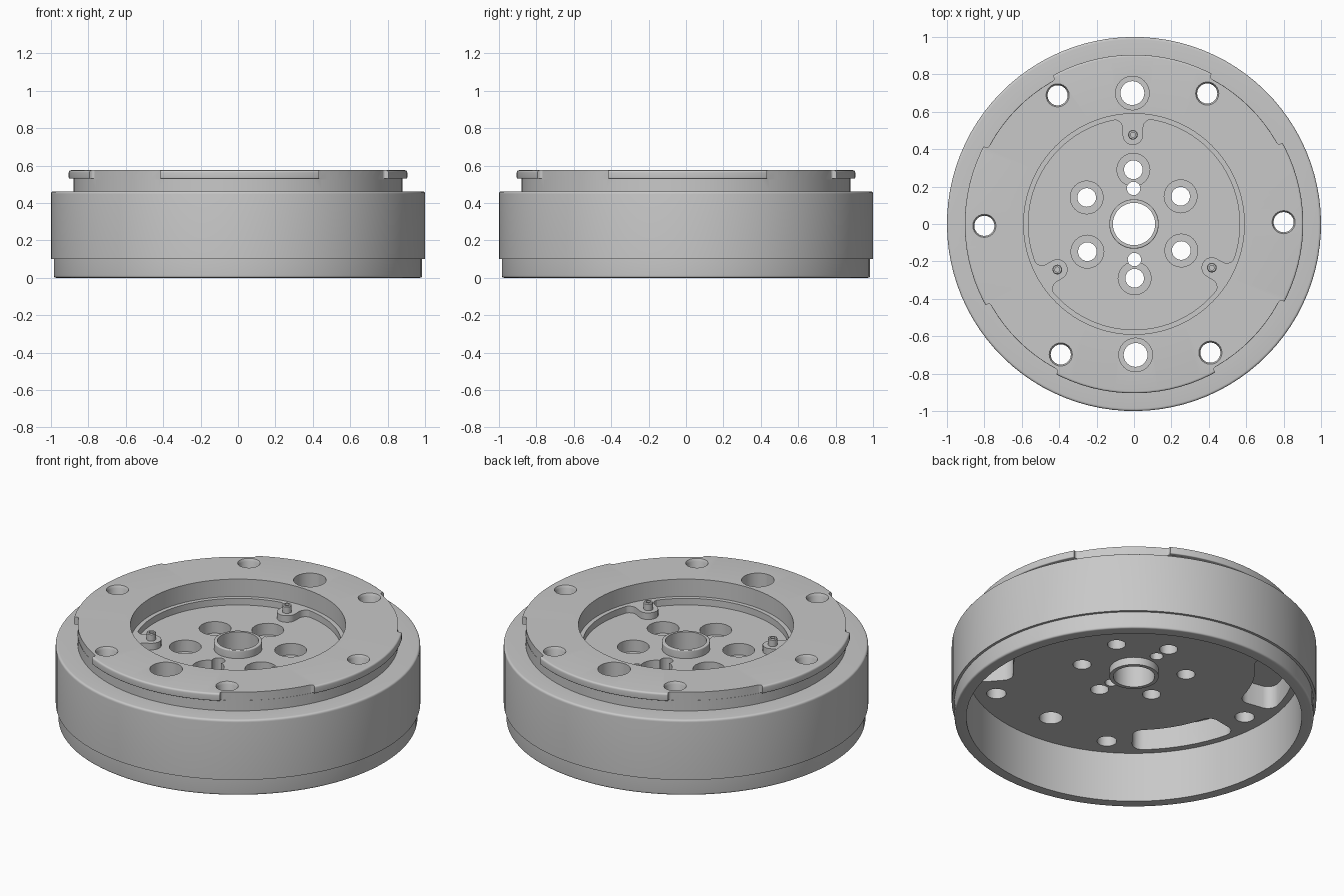
import bpy, bmesh
from math import sin, cos, pi, radians

if "Cube" in bpy.data.objects:
    bpy.data.objects.remove(bpy.data.objects["Cube"])

metal = bpy.data.materials.new("plain grey metal")
metal.use_nodes = True
grey = (0.58, 0.58, 0.58, 1)
metal.diffuse_color = grey
metal.node_tree.nodes["Principled BSDF"].inputs["Base Color"].default_value = grey

TWIST = 0.7  # the whole wheel is turned slightly about its axis


def make_object(name, bm, turn=TWIST):
    bmesh.ops.recalc_face_normals(bm, faces=bm.faces)
    mesh = bpy.data.meshes.new(name)
    bm.to_mesh(mesh)
    bm.free()
    mesh.materials.append(metal)
    obj = bpy.data.objects.new(name, mesh)
    obj.rotation_euler.z = radians(turn)
    bpy.context.collection.objects.link(obj)
    return obj


def polar(r, deg):
    return r * cos(radians(deg)), r * sin(radians(deg))


def rounded(points, steps=4):
    """Replace profile corners given as (r, z, radius) by short curves."""
    result = []
    for i, p in enumerate(points):
        if len(p) == 2:
            result.append(p)
            continue
        ends = []
        for q in (points[i - 1], points[(i + 1) % len(points)]):
            d = ((q[0] - p[0]) ** 2 + (q[1] - p[1]) ** 2) ** 0.5
            ends.append([p[k] + (q[k] - p[k]) * p[2] / d for k in (0, 1)])
        for s in range(steps + 1):
            t = s / steps
            result.append(tuple((1 - t) ** 2 * ends[0][k] + 2 * t * (1 - t) * p[k]
                                + t * t * ends[1][k] for k in (0, 1)))
    return result


def add_ring(bm, profile, segs, centre=(0, 0)):
    """Turn a closed (radius, z) profile about a vertical axis."""
    rings = []
    for i in range(segs):
        a = 2 * pi * i / segs
        rings.append([bm.verts.new((centre[0] + r * cos(a), centre[1] + r * sin(a), z))
                      for r, z in profile])
    n = len(profile)
    for i in range(segs):
        a, b = rings[i], rings[(i + 1) % segs]
        for j in range(n):
            k = (j + 1) % n
            bm.faces.new((a[j], b[j], b[k], a[k]))


def add_plug(bm, profile, segs, centre):
    """Stepped solid of revolution with flat end caps."""
    rings = []
    for r, z in profile:
        rings.append([bm.verts.new((centre[0] + r * cos(2 * pi * i / segs),
                                    centre[1] + r * sin(2 * pi * i / segs), z))
                      for i in range(segs)])
    for a, b in zip(rings, rings[1:]):
        for i in range(segs):
            k = (i + 1) % segs
            bm.faces.new((a[i], a[k], b[k], b[i]))
    bm.faces.new(rings[0])
    bm.faces.new(rings[-1])


def add_prism(bm, outline, z0, z1):
    low = [bm.verts.new((x, y, z0)) for x, y in outline]
    high = [bm.verts.new((x, y, z1)) for x, y in outline]
    bm.faces.new(low)
    bm.faces.new(high)
    for i in range(len(low)):
        k = (i + 1) % len(low)
        bm.faces.new((low[i], low[k], high[k], high[i]))


def sector(r0, r1, mid, half, corner):
    """Outline of an arc-shaped slot with rounded corners."""
    pts = []
    for r, side, start in ((r1 - corner, 1, 0), (r0 + corner, 1, 90),
                           (r0 + corner, -1, 180), (r1 - corner, -1, 270)):
        offset = half - corner / r * 180 / pi
        cx, cy = polar(r, mid + side * offset)
        for i in range(6):
            dx, dy = polar(corner, mid + side * offset + start + 18 * i)
            pts.append((cx + dx, cy + dy))
        # follow the long arcs between the corners
        if start in (90, 270):
            edge = r0 if start == 90 else r1
            for i in range(1, 8):
                pts.append(polar(edge, mid + side * (1 - i / 4) * offset))
    return pts


def cut(target, name, bm):
    cutter = make_object(name, bm)
    cutter.hide_render = True
    mod = target.modifiers.new(name, "BOOLEAN")
    mod.operation = "DIFFERENCE"
    mod.solver = "EXACT"
    mod.object = cutter
    bpy.context.view_layer.objects.active = target
    bpy.ops.object.modifier_apply(modifier=mod.name)
    bpy.data.objects.remove(cutter)


def smooth(obj):
    bpy.ops.object.select_all(action="DESELECT")
    obj.select_set(True)
    bpy.context.view_layer.objects.active = obj
    bpy.ops.object.shade_smooth_by_angle(angle=radians(30))


# Turned wheel body: hub, web, skirt, raised face and recess
FLOOR, LEDGE, WEB, TOP = 0.43, 0.47, 0.303, 0.575
body_profile = rounded([
    (0.113, 0.258), (0.135, 0.258), (0.135, WEB), (0.92, WEB), (0.92, 0),
    (0.985, 0, 0.012), (0.985, 0.1), (1, 0.1), (1, 0.462, 0.014),
    (0.88, 0.462), (0.88, 0.53), (0.905, 0.53, 0.006), (0.905, TOP, 0.012),
    (0.59, TOP), (0.59, LEDGE), (0.565, LEDGE), (0.565, FLOOR),
    (0.132, FLOOR), (0.132, 0.478, 0.006), (0.113, 0.478)])
bm = bmesh.new()
add_ring(bm, body_profile, 96)
body = make_object("wheel_body", bm)

# Bolt holes: hub circle, outer circle and two large counterbored holes
bm = bmesh.new()
for i in range(6):
    add_plug(bm, [(0.05, 0.1), (0.05, 0.36), (0.088, 0.36), (0.088, 0.5)], 24,
             polar(0.29, 30 + 60 * i))
    add_plug(bm, [(0.054, 0.1), (0.054, 0.56), (0.062, TOP), (0.062, 0.7)], 24,
             polar(0.8, 60 * i))
for side in (-1, 1):
    add_plug(bm, [(0.064, 0.1), (0.064, 0.4), (0.09, 0.4), (0.09, 0.7)], 24, (0, 0.7 * side))
cut(body, "bolt_hole_cutter", bm)

# Two dowel holes beside the hub
bm = bmesh.new()
for side in (-1, 1):
    add_plug(bm, [(0.036, 0.1), (0.036, 0.6)], 20, (0, 0.19 * side))
cut(body, "dowel_hole_cutter", bm)

# Gaps in the locating lip
bm = bmesh.new()
for i in range(4):
    add_prism(bm, sector(0.879, 0.98, 45 + 90 * i, 17, 0.015), 0.525, 0.65)
cut(body, "lip_gap_cutter", bm)

# Curved lightening pockets in the underside
bm = bmesh.new()
for mid in (30, 150, 210, 330):
    add_prism(bm, sector(0.665, 0.88, mid, 20, 0.06), 0.1, 0.44)
cut(body, "pocket_cutter", bm)
smooth(body)

# Lobes growing from the recess ledge, each carrying a hollow pin
half_outline = [polar(0.055, a) for a in range(-90, 1, 15)]
half_outline = [(x, y + 0.477) for x, y in half_outline]
for a in range(180, 89, -15):
    dx, dy = polar(0.045, a)
    half_outline.append((0.1 + dx, 0.513 + dy))
half_outline.append((0.1, 0.566))
outline = half_outline + [(-x, y) for x, y in reversed(half_outline[1:])]
for i, name in enumerate(("back", "right", "left")):
    turn = 120 * i + TWIST
    bm = bmesh.new()
    add_prism(bm, outline, FLOOR - 0.02, LEDGE)
    smooth(make_object(name + "_pin_lobe", bm, turn))
    bm = bmesh.new()
    add_ring(bm, [(0.013, LEDGE - 0.01), (0.026, LEDGE - 0.01), (0.026, 0.508),
                  (0.022, 0.513), (0.013, 0.513)], 20, (0, 0.477))
    smooth(make_object(name + "_pin", bm, turn))
